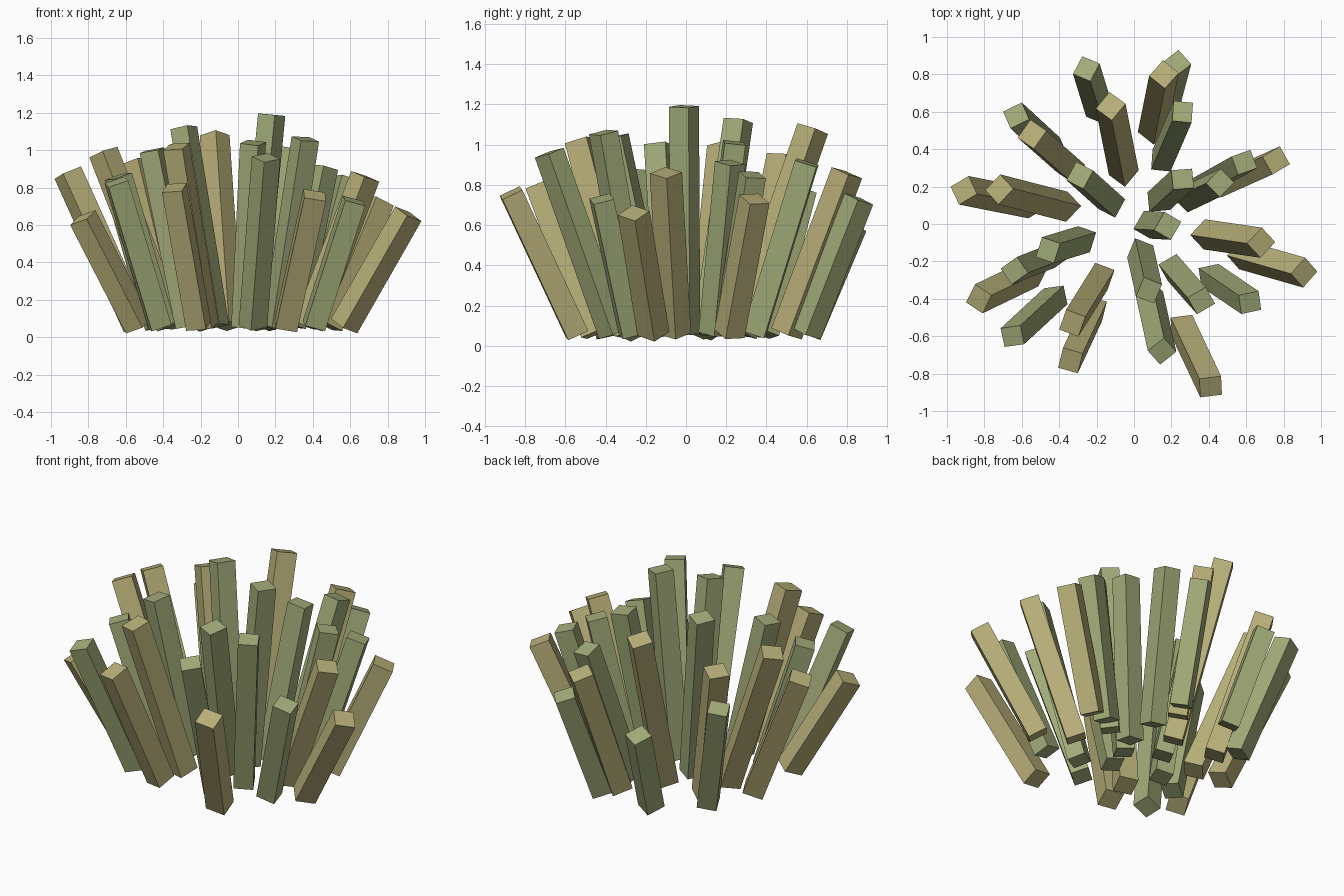
import bpy, bmesh
from mathutils import Vector, Matrix
from math import radians

def material(name, colour):
    m = bpy.data.materials.new(name)
    m.diffuse_color = (*colour, 1)
    return m

# one square shard leaning straight out from the centre:
# tip x, y, z, radius of its foot, twist about its own axis in degrees
def shard(name, mat, width, x, y, z, foot, twist):
    tip = Vector((x, y, z))
    base = Vector((x, y, 0)).normalized() * foot + Vector((0, 0, 0.06))
    lean = Vector((0, 0, 1)).rotation_difference(tip - base).to_matrix()
    rot = lean @ Matrix.Rotation(radians(twist), 3, 'Z')
    bm = bmesh.new()
    bmesh.ops.create_cube(bm, size=1)
    for v in bm.verts:
        end = base if v.co.z < 0 else tip
        v.co = end + rot @ Vector((v.co.x * width, v.co.y * width * 0.93, 0))
    me = bpy.data.meshes.new(name)
    bm.to_mesh(me)
    bm.free()
    me.materials.append(mat)
    bpy.context.collection.objects.link(bpy.data.objects.new(name, me))

# khaki shards
khaki = [
    (-.91, .18, .88, .55, 28), (-.72, .185, .99, .37, 45),
    (-.545, .48, .94, .45, 55), (-.125, .63, 1.08, .28, 52),
    (.16, .80, .86, .51, 50), (.76, .34, .73, .53, 30),
    (.68, -.10, .86, .38, 45), (.91, -.26, .66, .59, 45),
    (.41, -.87, .76, .60, 5), (-.34, -.73, .80, .50, 75),
    (-.33, -.53, 1.02, .33, 70), (-.83, -.40, .64, .59, 60),
]
# green shards
green = [
    (-.63, .58, .77, .58, 25), (-.29, .26, 1.12, .16, 62),
    (-.255, .83, .60, .63, 65), (.23, .86, .73, .62, 40),
    (.26, .60, .91, .37, 85), (.26, .24, 1.01, .18, 5),
    (.18, -.01, 1.19, .07, 60), (.46, .22, .91, .32, 45),
    (.59, .33, .85, .43, 20), (.62, -.42, .73, .49, 10),
    (.36, -.41, 1.06, .31, 30), (.08, -.355, 1.04, .15, 68),
    (.15, -.68, .96, .37, 40), (-.65, -.60, .83, .57, 10),
    (-.64, -.25, .86, .44, 35), (-.46, -.14, 1.0, .28, 72),
]
for label, colour, width, rows in (("khaki", (0.48, 0.43, 0.19), 0.118, khaki),
                                   ("green", (0.36, 0.41, 0.19), 0.112, green)):
    mat = material(label, colour)
    for i, row in enumerate(rows, 1):
        shard(f"{label}_shard_{i:02d}", mat, width, *row)
